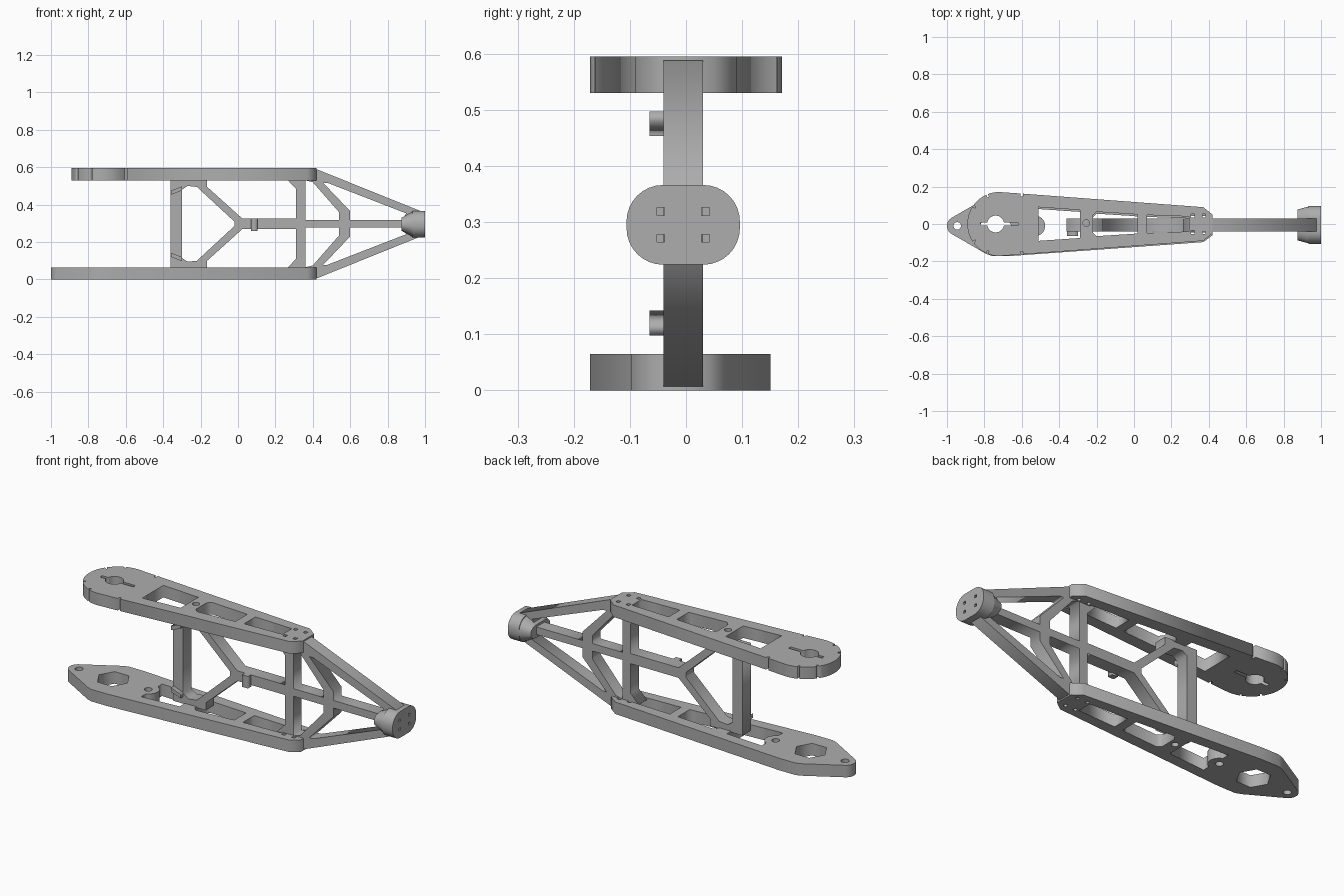
import bpy, bmesh, math
from mathutils import Matrix

if "Cube" in bpy.data.objects:
    bpy.data.objects.remove(bpy.data.objects["Cube"])

grey = bpy.data.materials.new("warm_grey")
grey.use_nodes = True
grey.diffuse_color = (0.42, 0.42, 0.42, 1)
grey.node_tree.nodes["Principled BSDF"].inputs["Base Color"].default_value = (0.42, 0.42, 0.42, 1)

MID = 0.2975  # height of the horizontal symmetry plane


def add_mesh(name, mesh, matrix=Matrix()):
    """Clean up a mesh, place it and give it the material."""
    bm = bmesh.new()
    bm.from_mesh(mesh)
    bm.transform(matrix)
    bmesh.ops.remove_doubles(bm, verts=bm.verts, dist=1e-5)
    bmesh.ops.recalc_face_normals(bm, faces=bm.faces)
    bm.to_mesh(mesh)
    bm.free()
    mesh.materials.clear()
    mesh.materials.append(grey)
    obj = bpy.data.objects.new(name, mesh)
    bpy.context.collection.objects.link(obj)
    return obj


def sheet(name, loops, thick, matrix):
    """Extrude an outline with holes, centred on its own plane."""
    curve = bpy.data.curves.new(name, 'CURVE')
    curve.dimensions = '2D'
    curve.fill_mode = 'BOTH'
    curve.extrude = thick / 2
    for loop in loops:
        spline = curve.splines.new('POLY')
        spline.points.add(len(loop) - 1)
        for point, (u, v) in zip(spline.points, loop):
            point.co = (u, v, 0, 1)
        spline.use_cyclic_u = True
    temp = bpy.data.objects.new(name + "_profile", curve)
    bpy.context.collection.objects.link(temp)
    deps = bpy.context.evaluated_depsgraph_get()
    mesh = bpy.data.meshes.new_from_object(temp.evaluated_get(deps))
    bpy.data.objects.remove(temp)
    mesh.name = name
    return add_mesh(name, mesh, matrix)


def arc(cx, cy, r, a0, a1, n):
    angles = [math.radians(a0 + (a1 - a0) * i / n) for i in range(n + 1)]
    return [(cx + r * math.cos(a), cy + r * math.sin(a)) for a in angles]


def circle(cx, cy, r, n=20):
    return arc(cx, cy, r, 0, 360 - 360 / n, n - 1)


def mirrored(half, axis=0.0):
    """Close a half outline by reflecting it across v = axis."""
    return half + [(u, 2 * axis - v) for u, v in reversed(half)]


def rect(x0, x1, y0, y1):
    return [(x0, y0), (x1, y0), (x1, y1), (x0, y1)]


def box(name, x0, x1, y0, y1, z0, z1):
    return sheet(name, [rect(x0, x1, y0, y1)], z1 - z0,
                 Matrix.Translation((0, 0, (z0 + z1) / 2)))


# Openings shared by both arms
shared = [
    circle(-0.255, 0.005, 0.018),
    mirrored([(-0.22, 0.045), (-0.2, 0.065), (-0.01, 0.053), (0.02, 0.05)]),
    mirrored([(0.07, 0.048), (0.295, 0.04)]),
]
for x in (0.305, 0.365):
    for y in (-0.053, 0.035):
        shared.append(rect(x, x + 0.018, y, y + 0.018))

# Upper arm: round head with small notches and a slotted shaft hole
half = []
for a, b in ((180, 147), (143, 114), (111, 90)):
    seg = arc(-0.72, 0, 0.171, a, b, 7)
    half += seg
    if b > 90:
        half += arc(-0.72, 0, 0.155, b, b - 3, 1)
half += [(-0.607, 0.163), (-0.606, 0.147), (-0.594, 0.147), (-0.593, 0.162),
         (0.37, 0.09), (0.42, 0.05)]
slot = mirrored([(-0.82, 0.009)] + arc(-0.74, 0, 0.045, 168, 12, 12) + [(-0.62, 0.009)])
window = mirrored([(-0.51, 0.09), (-0.29, 0.075)])
sheet("upper_arm", [mirrored(half[1:]), slot, window] + shared, 0.065,
      Matrix.Translation((0, 0, 0.5625)))

# Lower arm: tapered tip, hexagonal hole and a rounded screw tab
half = arc(-0.95, 0, 0.05, 175, 118, 6) + [(-0.79, 0.15), (-0.76, 0.161), (-0.66, 0.161),
                                           (0.37, 0.087), (0.42, 0.05)]
window = mirrored(arc(-0.53, 0, 0.055, 2, 68, 7) + [(-0.51, 0.09), (-0.29, 0.075)])
sheet("lower_arm", [mirrored(half), circle(-0.74, 0, 0.085, 6), circle(-0.945, 0, 0.02),
                    circle(-0.53, 0, 0.02), window] + shared, 0.065,
      Matrix.Translation((0, -0.01, 0.0325)))

# Upright truss between the arms
upright = Matrix.Translation((0, -0.005, 0)) @ Matrix.Rotation(math.pi / 2, 4, 'X')
outline = mirrored([(-0.36, 0.535), (-0.165, 0.535), (-0.165, 0.495), (0.024, 0.325),
                    (0.31, 0.325), (0.31, 0.485), (0.262, 0.535), (0.31, 0.55), (0.31, 0.588),
                    (0.424, 0.588), (0.985, 0.362)], MID)
fork = mirrored([(-0.3, 0.48), (-0.27, 0.5), (-0.22, 0.495), (-0.02, 0.31)], MID)
inner = [(0.36, 0.318), (0.54, 0.318), (0.54, 0.36), (0.4, 0.52), (0.36, 0.53)]
outer = [(0.6, 0.318), (0.875, 0.318), (0.9, 0.353), (0.477, 0.517), (0.455, 0.517), (0.6, 0.365)]
holes = [fork]
for hole in (inner, outer):
    holes += [hole, [(u, 2 * MID - v) for u, v in hole]]
sheet("truss", [outline] + holes, 0.07, upright)

# Catches on the front of the truss
box("middle_catch", 0.07, 0.105, -0.065, -0.035, 0.26, 0.325)
for name, flip in (("upper_catch", 1), ("lower_catch", -1)):
    pts = [(-0.357, 0.453), (-0.3, 0.475), (-0.3, 0.497), (-0.357, 0.475)]
    pts = [(u, MID + flip * (v - MID)) for u, v in pts]
    sheet(name, [pts], 0.03, Matrix.Translation((0, -0.05, 0)) @ Matrix.Rotation(math.pi / 2, 4, 'X'))

# Rounded nose pad with four clip slots, facing +x
to_x = Matrix(((0, 0, 1, 0.967), (1, 0, 0, -0.005), (0, 1, 0, 0.295), (0, 0, 0, 1)))
pad = []
for sx, sy, a in ((1, 1, 0), (-1, 1, 90), (-1, -1, 180), (1, -1, 270)):
    pad += arc(sx * 0.036, sy * 0.006, 0.065, a, a + 90, 8)
clips = [rect(sx * 0.04 - 0.007, sx * 0.04 + 0.007, sy * 0.024 - 0.007, sy * 0.024 + 0.007)
         for sx in (-1, 1) for sy in (-1, 1)]
nose = sheet("nose_pad", [pad] + clips, 0.066, to_x)

# Tapered back of the nose pad
bm = bmesh.new()
rings = []
for x, k, h in ((0.94, 0.99, 0.99), (0.875, 0.82, 0.5)):
    rings.append([bm.verts.new((x, -0.005 + u * k, 0.295 + v * h)) for u, v in pad])
for i in range(len(pad)):
    j = (i + 1) % len(pad)
    bm.faces.new((rings[0][i], rings[0][j], rings[1][j], rings[1][i]))
for ring in rings:
    bm.faces.new(ring)
mesh = bpy.data.meshes.new("nose_back")
bm.to_mesh(mesh)
bm.free()
back = add_mesh("nose_back", mesh)

# Soft shading on the curved nose
for obj in (nose, back):
    bpy.ops.object.select_all(action='DESELECT')
    obj.select_set(True)
    bpy.context.view_layer.objects.active = obj
    bpy.ops.object.shade_smooth_by_angle(angle=math.radians(30))
